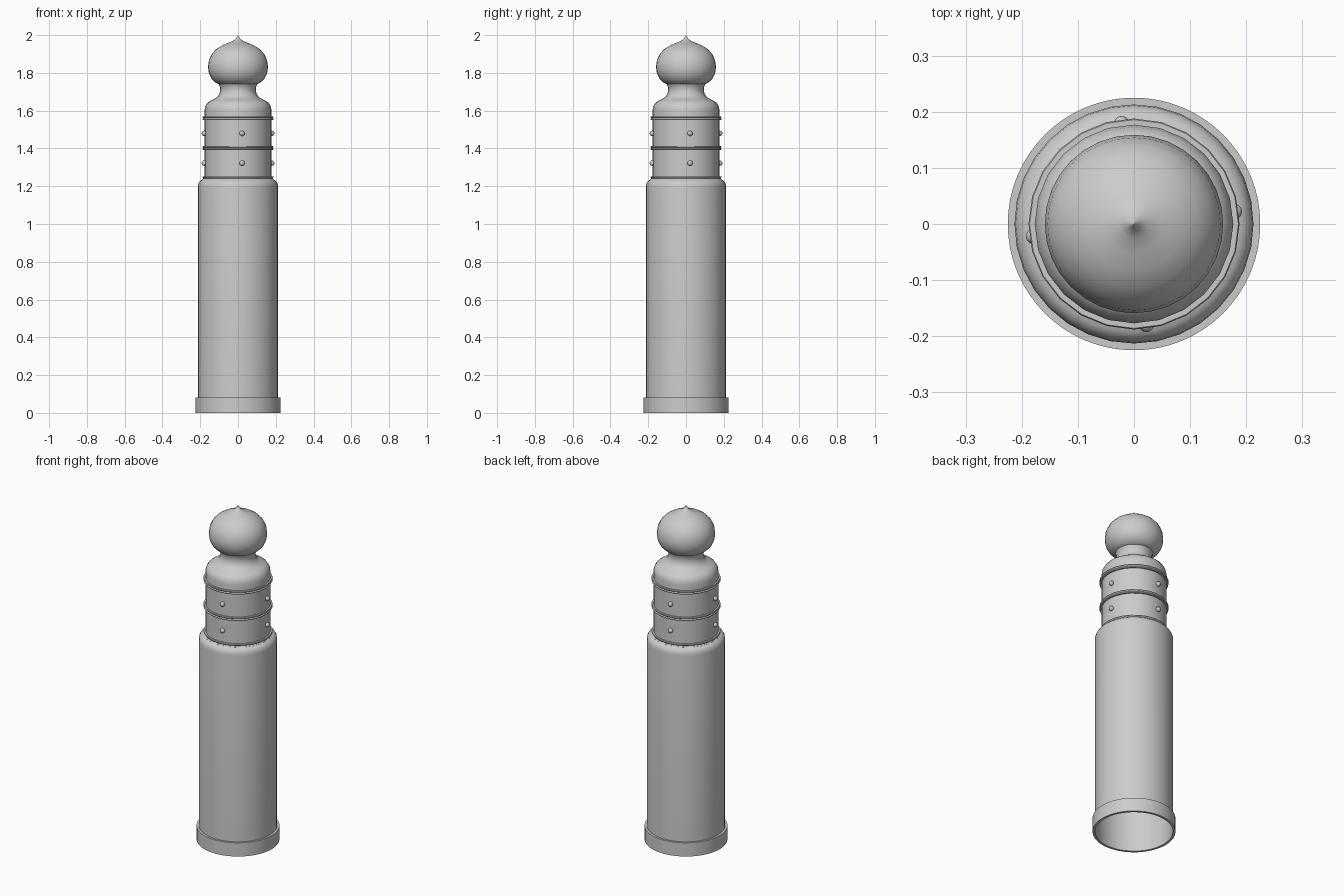
import bpy, math

cube = bpy.data.objects.get("Cube")
if cube:
    bpy.data.objects.remove(cube)

grey = bpy.data.materials.new("stone_grey")
grey.use_nodes = True
colour = (0.6, 0.6, 0.6, 1)
grey.diffuse_color = colour
grey.node_tree.nodes["Principled BSDF"].inputs["Base Color"].default_value = colour


def finish(obj, name, angle=35):
    obj.name = name
    obj.data.materials.append(grey)
    bpy.ops.object.select_all(action='DESELECT')
    obj.select_set(True)
    bpy.context.view_layer.objects.active = obj
    bpy.ops.object.shade_smooth_by_angle(angle=math.radians(angle))
    return obj


def lathe(name, profile, sides=24, closed=False):
    """Turn a (radius, height) profile, listed bottom to top, around z."""
    rows = len(profile)
    verts = [(r * math.cos(a), r * math.sin(a), z)
             for r, z in profile
             for a in (math.tau * i / sides for i in range(sides))]
    faces = []
    for j in range(rows if closed else rows - 1):
        k = (j + 1) % rows
        for i in range(sides):
            n = (i + 1) % sides
            faces.append((j * sides + i, j * sides + n, k * sides + n, k * sides + i))
    mesh = bpy.data.meshes.new(name)
    mesh.from_pydata(verts, [], faces)
    obj = bpy.data.objects.new(name, mesh)
    bpy.context.collection.objects.link(obj)
    return finish(obj, name)


# Hollow base collar
lathe("base_collar", [(0.225, 0), (0.225, 0.082), (0.211, 0.082), (0.211, 0)], 64, True)

# Main shaft with rounded shoulder, open underneath
lathe("shaft", [(0.213, 0.005), (0.213, 1.195), (0.211, 1.212), (0.204, 1.225),
                (0.193, 1.234), (0.176, 1.238)], 32)

# Upper drum, domed cap and neck
lathe("drum", [(0.177, 1.235), (0.177, 1.56)])
lathe("cap_and_neck", [(0.177, 1.56), (0.177, 1.605), (0.173, 1.625), (0.162, 1.642),
                       (0.146, 1.653), (0.125, 1.662), (0.108, 1.674), (0.098, 1.69),
                       (0.094, 1.708), (0.096, 1.728), (0.103, 1.742)])

# Raised bands, each a pair of thin hoops
for name, z in (("lower_band", 1.242), ("middle_band", 1.402), ("upper_band", 1.56)):
    lathe(name, [(0.175, z - 0.01), (0.186, z - 0.01), (0.188, z - 0.006), (0.184, z),
                 (0.188, z + 0.006), (0.186, z + 0.01), (0.175, z + 0.01)])

# Onion finial with a pointed tip
lathe("finial", [(0.0005, 1.738), (0.095, 1.738), (0.118, 1.748), (0.14, 1.769),
                 (0.154, 1.797), (0.159, 1.83), (0.154, 1.868), (0.139, 1.9),
                 (0.115, 1.926), (0.085, 1.945), (0.052, 1.959), (0.026, 1.97),
                 (0.012, 1.982), (0.005, 1.992), (0.0005, 2.0)], 32)

# Round studs in two rows around the drum
for row, z in (("lower", 1.322), ("upper", 1.48)):
    for i in range(4):
        a = math.radians(7) + i * math.pi / 2
        bpy.ops.mesh.primitive_uv_sphere_add(
            segments=12, ring_count=8, radius=0.014,
            location=(0.18 * math.cos(a), 0.18 * math.sin(a), z))
        finish(bpy.context.object, f"{row}_stud_{i + 1}", 60)
